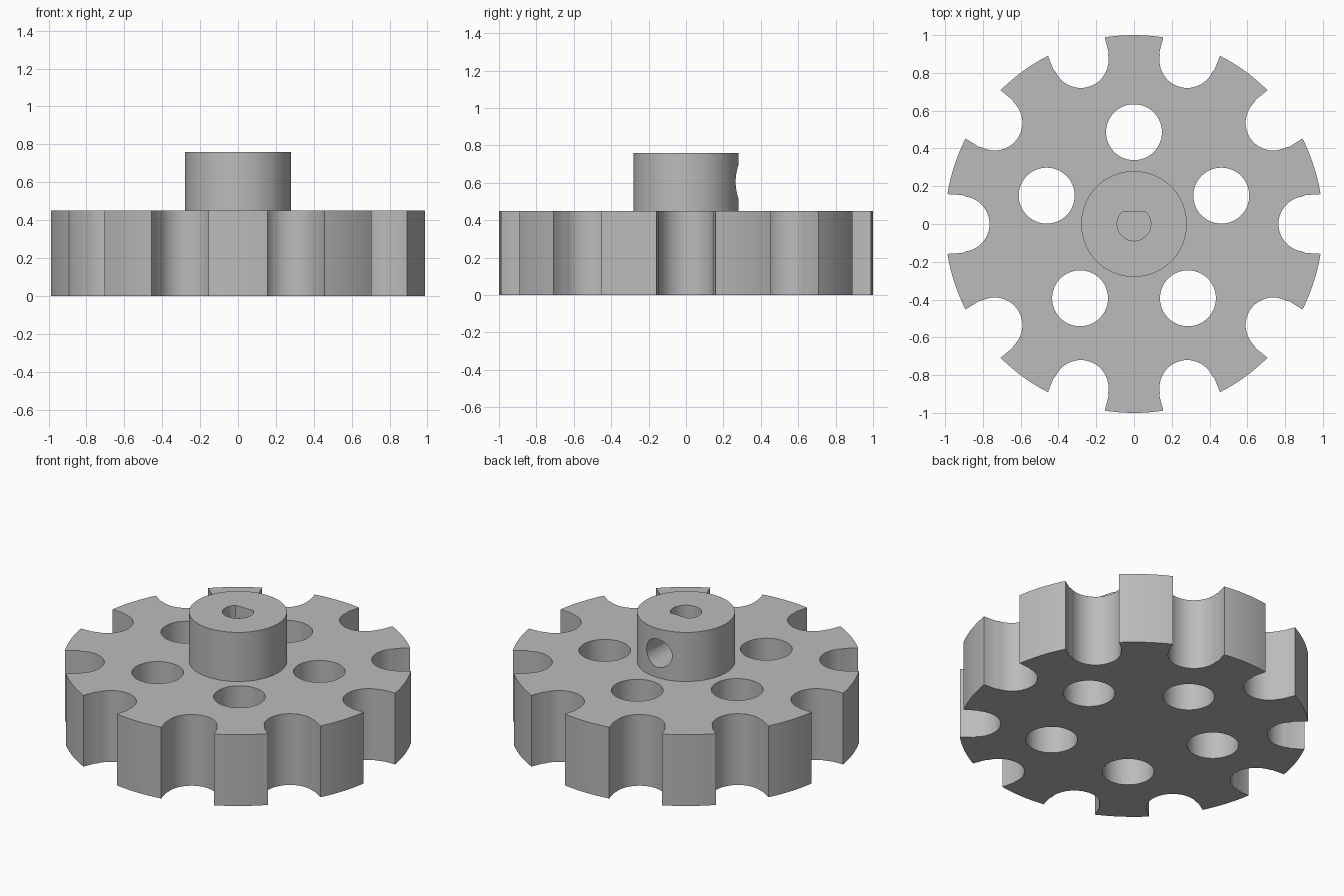
import bpy, bmesh
from math import sin, cos, pi, radians, sqrt, atan2
from mathutils import Matrix, Vector

cube = bpy.data.objects.get("Cube")
if cube:
    bpy.data.objects.remove(cube)

PLATE_TOP, HUB_TOP = 0.45, 0.76
NOTCHES, RIM = 10, 1.0
NOTCH_R, NOTCH_DIST = 0.147, 0.912

grey = bpy.data.materials.new("plain_grey")
grey.use_nodes = True
colour = (0.5, 0.5, 0.5, 1)
grey.diffuse_color = colour
grey.node_tree.nodes["Principled BSDF"].inputs["Base Color"].default_value = colour


def prism(name, outline, z0, z1, matrix=Matrix()):
    """Extrude a counter-clockwise outline from z0 to z1."""
    bm = bmesh.new()
    face = bm.faces.new([bm.verts.new((x, y, z0)) for x, y in outline])
    new = bmesh.ops.extrude_face_region(bm, geom=[face])["geom"]
    bmesh.ops.translate(bm, vec=(0, 0, z1 - z0),
                        verts=[v for v in new if isinstance(v, bmesh.types.BMVert)])
    bmesh.ops.recalc_face_normals(bm, faces=bm.faces)
    bm.transform(matrix)
    mesh = bpy.data.meshes.new(name)
    bm.to_mesh(mesh)
    bm.free()
    mesh.materials.append(grey)
    obj = bpy.data.objects.new(name, mesh)
    bpy.context.collection.objects.link(obj)
    return obj


def arc(radius, start, end, steps, cx=0, cy=0):
    angles = [start + (end - start) * i / steps for i in range(steps + 1)]
    return [(cx + radius * cos(a), cy + radius * sin(a)) for a in angles]


def circle(radius, cx=0, cy=0, steps=64):
    return arc(radius, 0, 2 * pi, steps, cx, cy)[:-1]


def combine(target, tool, operation):
    """Apply a boolean to the target and remove the tool."""
    mod = target.modifiers.new(operation, "BOOLEAN")
    mod.operation, mod.object, mod.solver = operation, tool, "EXACT"
    bpy.context.view_layer.objects.active = target
    bpy.ops.object.modifier_apply(modifier=mod.name)
    bpy.data.objects.remove(tool)


# Notched rim: one notch with stepped lips, then one tooth, repeated round
half = 0.158
edge_angle = atan2(half, sqrt(RIM ** 2 - half ** 2))
pitch = 2 * pi / NOTCHES
lip = [(0.907, 0.153), (0.893, 0.1455)]
lip_angle = atan2(lip[1][1], lip[1][0] - NOTCH_DIST)
sector = [(x, -y) for x, y in lip]
sector += arc(NOTCH_R, -lip_angle, lip_angle - 2 * pi, 28, NOTCH_DIST)[1:-1]
sector += lip[::-1]
sector += arc(RIM, edge_angle, pitch - edge_angle, 12)

outline = []
for i in range(NOTCHES):
    turn = Matrix.Rotation(i * pitch, 2)
    outline += [tuple(turn @ Vector(p)) for p in sector]
wheel = prism("notched_wheel_with_hub", outline, 0, PLATE_TOP)

# Five round holes through the plate
for i in range(5):
    a = radians(90 + 72 * i)
    hole = circle(0.148, 0.486 * cos(a), 0.486 * sin(a))
    combine(wheel, prism("lightening_hole", hole, -0.1, 0.6), "DIFFERENCE")

# Central hub
combine(wheel, prism("hub", circle(0.28, steps=96), 0.3, HUB_TOP), "UNION")

# Blind D-shaped shaft bore with its flat at the back
flat = atan2(0.064, 0.062)
bore = arc(0.089, pi - flat, 2 * pi + flat, 40)
combine(wheel, prism("shaft_bore", bore, 0.3, 0.9), "DIFFERENCE")

# Set-screw hole from the back of the hub into the bore
to_back = Matrix.Translation((0, 0, 0.605)) @ Matrix.Rotation(radians(-90), 4, "X")
combine(wheel, prism("screw_hole", circle(0.089, steps=48), 0, 0.4, to_back), "DIFFERENCE")

# Smooth curved walls, sharp rims
bpy.ops.object.select_all(action="DESELECT")
wheel.select_set(True)
bpy.context.view_layer.objects.active = wheel
bpy.ops.object.shade_smooth_by_angle(angle=radians(25))
